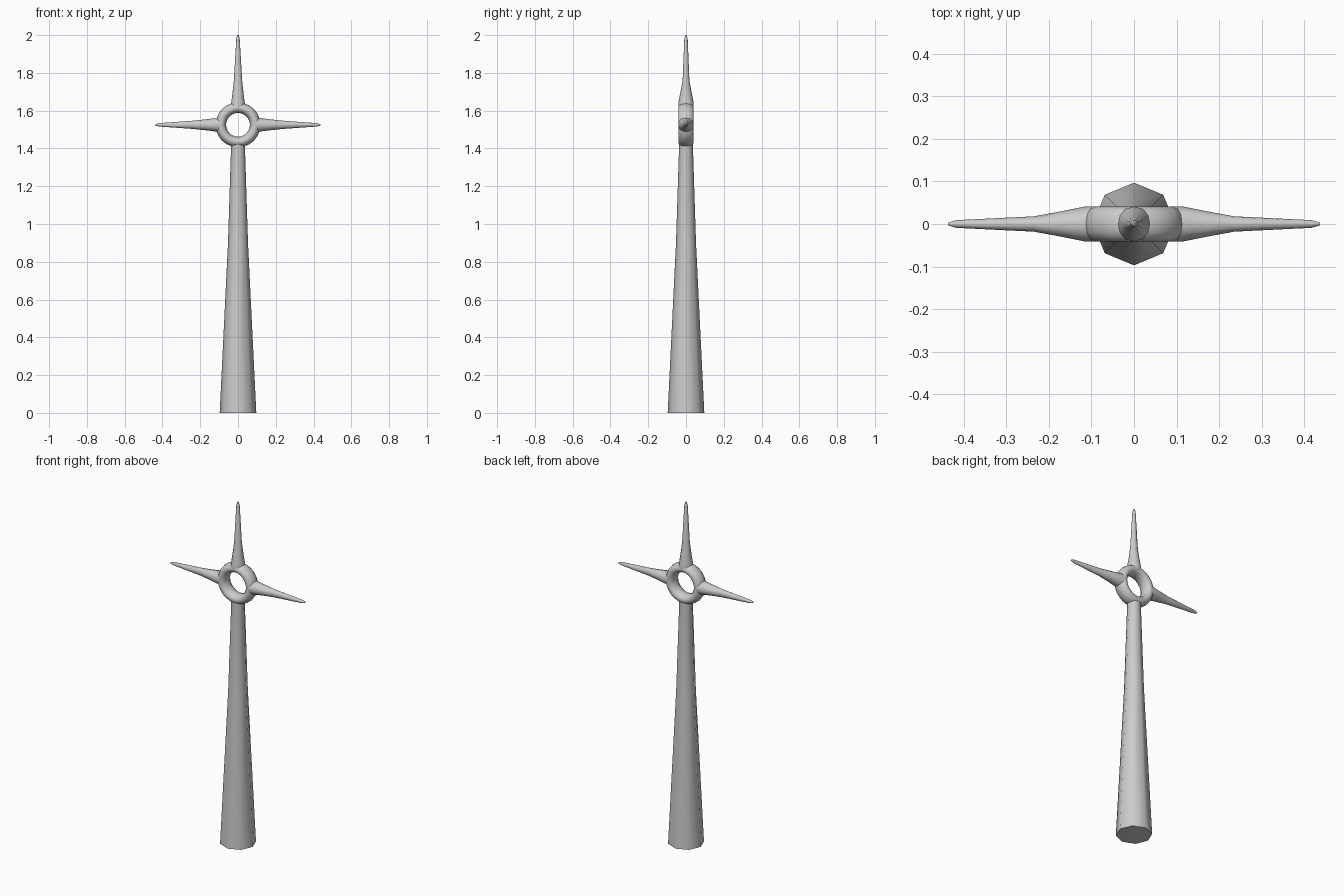
import bpy
import math
from math import sin, cos, tau
from mathutils import Matrix, Vector

cube = bpy.data.objects.get("Cube")
if cube:
    bpy.data.objects.remove(cube)

HUB_Z = 1.525

# One plain grey for everything
grey = bpy.data.materials.new("light_grey")
grey.use_nodes = True
colour = (0.6, 0.6, 0.6, 1)
grey.diffuse_color = colour
grey.node_tree.nodes["Principled BSDF"].inputs["Base Color"].default_value = colour


def add_object(name, verts, faces, angle):
    mesh = bpy.data.meshes.new(name)
    mesh.from_pydata(verts, [], faces)
    mesh.materials.append(grey)
    obj = bpy.data.objects.new(name, mesh)
    bpy.context.collection.objects.link(obj)
    bpy.ops.object.select_all(action="DESELECT")
    obj.select_set(True)
    bpy.context.view_layer.objects.active = obj
    bpy.ops.object.shade_smooth_by_angle(angle=math.radians(angle))
    return obj


def loft(name, sections, sides, matrix, angle):
    """Skin elliptical sections (height, x radius, y radius) along local z."""
    verts = [matrix @ Vector((rx * cos(tau * i / sides), ry * sin(tau * i / sides), h))
             for h, rx, ry in sections for i in range(sides)]
    faces = [(s * sides + i, s * sides + (i + 1) % sides,
              (s + 1) * sides + (i + 1) % sides, (s + 1) * sides + i)
             for s in range(len(sections) - 1) for i in range(sides)]
    last = (len(sections) - 1) * sides
    faces += [tuple(reversed(range(sides))), tuple(range(last, last + sides))]
    return add_object(name, verts, faces, angle)


# Tapered octagonal tower
tower = [(0, 0.097, 0.097), (0.9, 0.053, 0.053), (1.4, 0.037, 0.037), (1.432, 0.04, 0.037)]
loft("tower", tower, 8, Matrix(), 50)

# Open hub ring with an oval cross-section
N, M = 24, 12
ring_verts = []
for i in range(N):
    a = tau * i / N
    for j in range(M):
        b = tau * j / M
        r = 0.091 + 0.028 * cos(b)
        ring_verts.append((r * cos(a), 0.041 * sin(b), HUB_Z + r * sin(a)))
ring_faces = [(i * M + j, i * M + (j + 1) % M,
               (i + 1) % N * M + (j + 1) % M, (i + 1) % N * M + j)
              for i in range(N) for j in range(M)]
add_object("hub_ring", ring_verts, ring_faces, 60)

# Three tapering blades, flared where they meet the ring
for name, turn, length in (("top_blade", 0, 0.475),
                           ("left_blade", 90, 0.437), ("right_blade", -90, 0.437)):
    sections = [(0.088, 0.045, 0.041), (0.115, 0.036, 0.041), (0.17, 0.029, 0.030),
                (0.235, 0.022, 0.018), (length - 0.02, 0.009, 0.009),
                (length, 0.004, 0.003)]
    place = Matrix.Translation((0, 0, HUB_Z)) @ Matrix.Rotation(math.radians(turn), 4, "Y")
    loft(name, sections, 12, place, 60)
